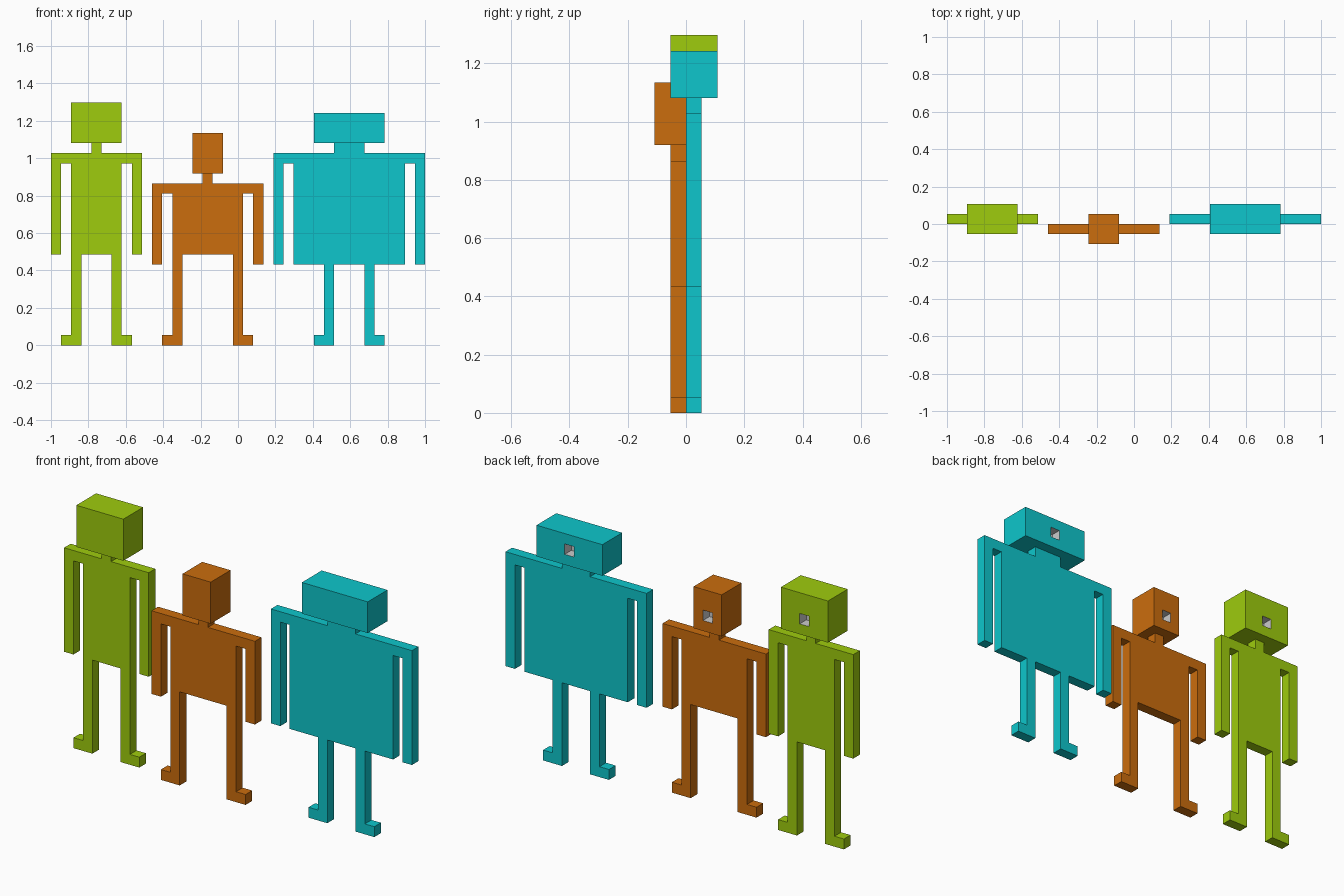
import bpy, bmesh
from mathutils import Vector

if "Cube" in bpy.data.objects:
    bpy.data.objects.remove(bpy.data.objects["Cube"])

U = 2 / 37  # one block unit


def material(name, rgb):
    m = bpy.data.materials.new(name)
    m.diffuse_color = (*rgb, 1)
    m.use_nodes = True
    m.node_tree.nodes["Principled BSDF"].inputs["Base Color"].default_value = m.diffuse_color
    return m


def finish(bm, name, mats):
    bmesh.ops.recalc_face_normals(bm, faces=bm.faces)
    bmesh.ops.scale(bm, vec=(U, U, U), verts=bm.verts)
    me = bpy.data.meshes.new(name)
    bm.to_mesh(me)
    bm.free()
    for m in mats:
        me.materials.append(m)
    bpy.context.collection.objects.link(bpy.data.objects.new(name, me))


# Neck, shoulders, arms, torso, legs and feet: one mirrored outline, extruded
def body(name, mat, cx, y, neck, arm, arm_z, torso, torso_z, leg, shoulder):
    half = [(neck, shoulder + 1), (neck, shoulder), (arm, shoulder), (arm, arm_z),
            (arm - 1, arm_z), (arm - 1, shoulder - 1), (torso, shoulder - 1)]
    if leg != torso:
        half += [(torso, torso_z), (leg, torso_z)]
    half += [(leg, 1), (leg + 1, 1), (leg + 1, 0), (leg - 1, 0), (leg - 1, torso_z)]
    outline = half + [(-x, z) for x, z in reversed(half)]
    bm = bmesh.new()
    face = bm.faces.new([bm.verts.new((cx + x, y, z)) for x, z in outline])
    ext = bmesh.ops.extrude_face_region(bm, geom=[face])["geom"]
    verts = [v for v in ext if isinstance(v, bmesh.types.BMVert)]
    bmesh.ops.translate(bm, vec=(0, 1, 0), verts=verts)
    finish(bm, name, [mat])


# Box head with a one-unit square socket sunk into its back
def head(name, mat, cx, y, width, z0, z1):
    bm = bmesh.new()
    bmesh.ops.create_cube(bm, size=1)
    bmesh.ops.scale(bm, vec=(width, 3, z1 - z0), verts=bm.verts)
    bmesh.ops.translate(bm, vec=(cx, y + 0.5, (z0 + z1) / 2), verts=bm.verts)
    for co, no in (((cx - .5, 0, 0), (1, 0, 0)), ((cx + .5, 0, 0), (1, 0, 0)),
                   ((0, 0, z0 + 1), (0, 0, 1)), ((0, 0, z0 + 2), (0, 0, 1))):
        bmesh.ops.bisect_plane(bm, geom=bm.verts[:] + bm.edges[:] + bm.faces[:],
                               plane_co=co, plane_no=no)
    target = Vector((cx, y + 2, z0 + 1.5))
    face = min(bm.faces, key=lambda f: (f.calc_center_median() - target).length)
    floor = bmesh.ops.extrude_discrete_faces(bm, faces=[face])["faces"][0]
    bmesh.ops.translate(bm, vec=(0, -1, 0), verts=floor.verts[:])
    floor.material_index = 1
    for e in floor.edges:
        for f in e.link_faces:
            f.material_index = 1
    finish(bm, name, [mat, grey])


grey = material("light grey", (0.604, 0.604, 0.604))
green = material("lime green", (0.342, 0.604, 0.004))
orange = material("orange", (0.597, 0.153, 0.004))
cyan = material("cyan", (0.0044, 0.565, 0.604))

# Three figures, measured in block units
body("green_body", green, -14, 0, .5, 4.5, 9, 2.5, 9, 2.5, 19)
head("green_head", green, -14, 0, 5, 20, 24)
body("orange_body", orange, -3, -1, .5, 5.5, 8, 3.5, 9, 3.5, 16)
head("orange_head", orange, -3, -1, 3, 17, 21)
body("cyan_body", cyan, 11, 0, 1.5, 7.5, 8, 5.5, 8, 2.5, 19)
head("cyan_head", cyan, 11, 0, 7, 20, 23)
